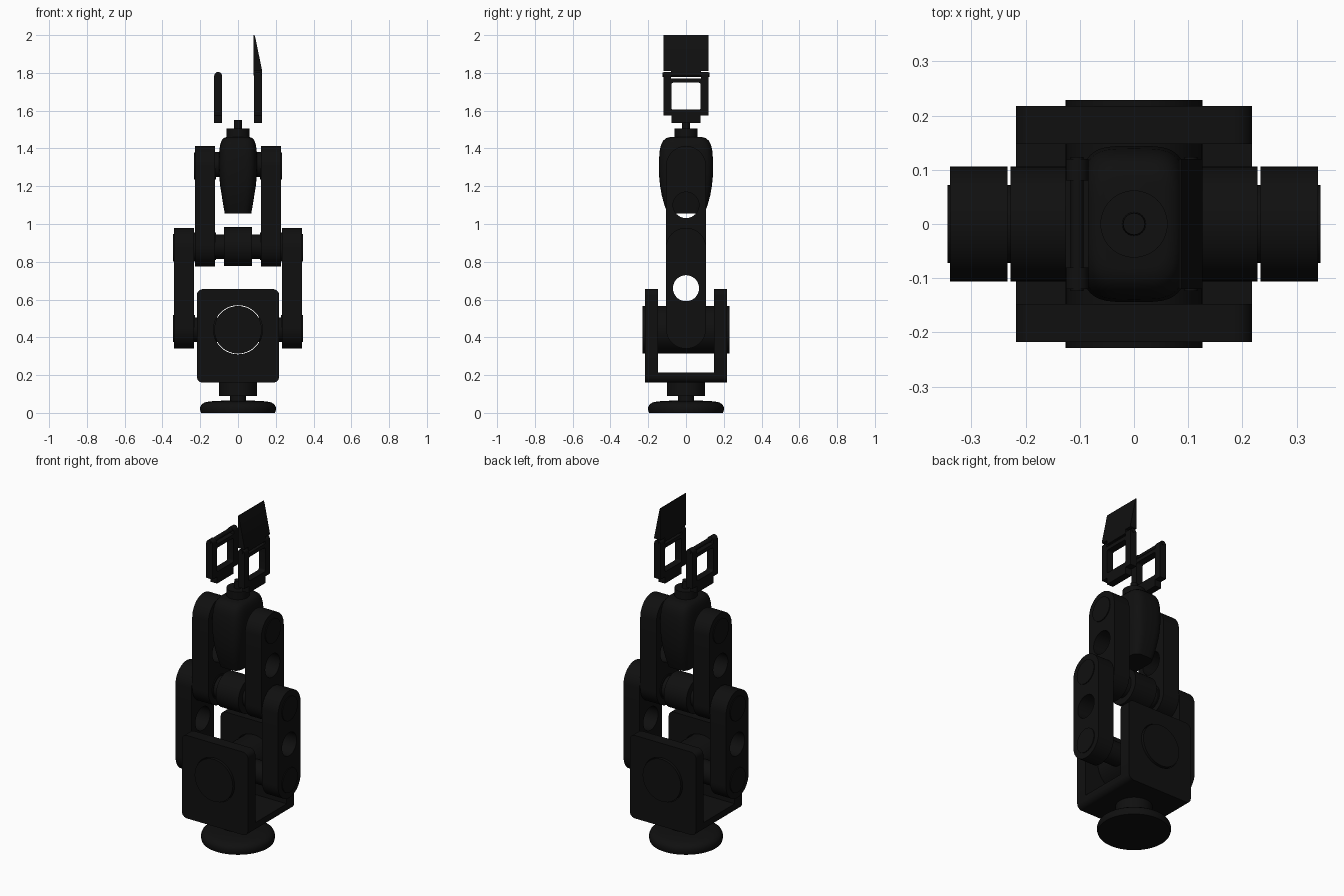
import bpy, bmesh, math
from mathutils import Matrix, Vector

if "Cube" in bpy.data.objects:
    bpy.data.objects.remove(bpy.data.objects["Cube"])

black = bpy.data.materials.new("matte_black")
black.diffuse_color = (0.005, 0.005, 0.005, 1)
black.use_nodes = True
black.node_tree.nodes["Principled BSDF"].inputs["Base Color"].default_value = black.diffuse_color

ALONG_X = Matrix(((0, 0, 1), (1, 0, 0), (0, 1, 0))).to_4x4()    # profile (y, z), depth x
ALONG_Y = Matrix(((1, 0, 0), (0, 0, -1), (0, 1, 0))).to_4x4()   # profile (x, z), depth y
ALONG_Z = Matrix.Identity(4)


def finish(name, mesh, angle=35):
    mesh.materials.clear()
    mesh.materials.append(black)
    ob = bpy.data.objects.new(name, mesh)
    bpy.context.collection.objects.link(ob)
    bpy.ops.object.select_all(action='DESELECT')
    bpy.context.view_layer.objects.active = ob
    ob.select_set(True)
    bpy.ops.object.shade_smooth_by_angle(angle=math.radians(angle))
    return ob


def from_bmesh(name, bm):
    bmesh.ops.recalc_face_normals(bm, faces=bm.faces)
    mesh = bpy.data.meshes.new(name)
    bm.to_mesh(mesh)
    bm.free()
    return finish(name, mesh)


def plate(name, loops, axis, lo, hi):
    """Extrude a flat outline (first loop) with holes (other loops) along an axis."""
    cu = bpy.data.curves.new(name, 'CURVE')
    cu.dimensions = '2D'
    cu.fill_mode = 'BOTH'
    cu.extrude = (hi - lo) / 2
    for loop in loops:
        sp = cu.splines.new('POLY')
        sp.points.add(len(loop) - 1)
        for p, (a, b) in zip(sp.points, loop):
            p.co = (a, b, 0, 1)
        sp.use_cyclic_u = True
    tmp = bpy.data.objects.new(name + "_outline", cu)
    bpy.context.collection.objects.link(tmp)
    dg = bpy.context.evaluated_depsgraph_get()
    mesh = bpy.data.meshes.new_from_object(tmp.evaluated_get(dg))
    bpy.data.objects.remove(tmp)
    shift = {'X': ((lo + hi) / 2, 0, 0), 'Y': (0, (lo + hi) / 2, 0)}[axis]
    rot = ALONG_X if axis == 'X' else ALONG_Y
    mesh.transform(Matrix.Translation(Vector(shift)) @ rot)
    bm = bmesh.new()
    bm.from_mesh(mesh)
    bmesh.ops.remove_doubles(bm, verts=bm.verts, dist=1e-5)
    bpy.data.meshes.remove(mesh)
    return from_bmesh(name, bm)


def arc(cx, cy, r, a0, a1, n):
    return [(cx + r * math.cos(math.radians(a0 + (a1 - a0) * i / n)),
             cy + r * math.sin(math.radians(a0 + (a1 - a0) * i / n))) for i in range(n + 1)]


def circle(cx, cy, r, n=40):
    return arc(cx, cy, r, 0, 360, n)[:-1]


def rounded_rect(x0, x1, y0, y1, r):
    return (arc(x1 - r, y1 - r, r, 0, 90, 6) + arc(x0 + r, y1 - r, r, 90, 180, 6)
            + arc(x0 + r, y0 + r, r, 180, 270, 6) + arc(x1 - r, y0 + r, r, 270, 360, 6))


def loft(name, rings):
    bm = bmesh.new()
    rows = [[bm.verts.new(p) for p in ring] for ring in rings]
    n = len(rows[0])
    for a, b in zip(rows, rows[1:]):
        for i in range(n):
            bm.faces.new((a[i], a[(i + 1) % n], b[(i + 1) % n], b[i]))
    bm.faces.new(rows[0][::-1])
    bm.faces.new(rows[-1])
    return from_bmesh(name, bm)


def lathe(name, profile, matrix=ALONG_Z, z=0, n=40):
    """Rings of (radius, height) turned about an axis, centred at height z."""
    off = Matrix.Translation((0, 0, z)) @ matrix
    return loft(name, [[off @ Vector((a, b, h)) for a, b in circle(0, 0, r, n)]
                       for r, h in profile])


def rod(name, r, lo, hi, matrix, z):
    return lathe(name, [(r, lo), (r, hi)], matrix, z)


def box(name, x0, x1, y0, y1, z0, z1):
    return loft(name, [[(x0, y0, z), (x1, y0, z), (x1, y1, z), (x0, y1, z)] for z in (z0, z1)])


# Foot and swivel neck
lathe("base", [(.196, 0), (.2, .012), (.2, .03), (.194, .044), (.178, .055), (.15, .061), (.06, .066)])
lathe("neck", [(.043, .06), (.043, .09)])
lathe("swivel", [(.1, .09), (.1, .162)])

# U-shaped bracket: two rounded cheeks joined by a floor
for label, y0 in (("front", -.218), ("back", .148)):
    plate("bracket_" + label, [rounded_rect(-.218, .218, .16, .655, .032), circle(0, .44, .13)],
          'Y', y0, y0 + .07)
plate("bracket_floor", [arc(-.186, .192, .032, 180, 270, 6) + arc(.186, .192, .032, 270, 360, 6)
                        + [(.218, .215), (-.218, .215)]], 'Y', -.148, .148)

# Shoulder drum and cross axles
rod("shoulder_drum", .126, -.229, .229, ALONG_Y, .44)
rod("shoulder_axle", .065, -.34, .34, ALONG_X, .44)
rod("elbow_axle", .065, -.34, .34, ALONG_X, .88)
rod("elbow_drum", .103, -.074, .074, ALONG_X, .88)
rod("wrist_axle", .066, -.225, .225, ALONG_X, 1.315)


# Pairs of arm links, each with a round hole and pivot caps
def link(name, x0, x1, z0, z1, zh):
    r = .106
    outline = arc(0, z1, r, 0, 180, 24) + arc(0, z0, r, 180, 360, 24)
    for side, lo, hi in (("left", -x1, -x0), ("right", x0, x1)):
        plate(f"{name}_{side}", [outline, circle(0, zh, .069)], 'X', lo, hi)
        for i, z in enumerate((z0, z1)):
            rod(f"{name}_cap_{side}_{i}", .072, lo - .005, hi + .005, ALONG_X, z)


link("lower_link", .233, .339, .446, .874, .66)
link("upper_link", .121, .228, .882, 1.307, 1.1)


# Wrist body: rounded-box sections that taper downwards
def section(z, hx, hy, n=48):
    pts = []
    for i in range(n):
        c, s = math.cos(2 * math.pi * i / n), math.sin(2 * math.pi * i / n)
        pts.append((hx * math.copysign(abs(c) ** .5, c), hy * math.copysign(abs(s) ** .5, s), z))
    return pts


loft("wrist_body", [section(*v) for v in (
    (1.055, .07, .098), (1.1, .078, .114), (1.15, .086, .128), (1.2, .094, .137),
    (1.26, .1, .143), (1.33, .102, .144), (1.39, .099, .139), (1.42, .094, .132),
    (1.442, .087, .12), (1.455, .076, .104), (1.46, .06, .085))])
lathe("wrist_collar", [(.062, 1.45), (.062, 1.506)])
lathe("tool_pin", [(.022, 1.5), (.02, 1.55)], n=24)

# Gripper fingers: open frame, bottom tab, hinge posts and hinge rod
for side, s in (("left", -1), ("right", 1)):
    lo, hi = sorted((s * .084, s * .126))
    plate(f"finger_frame_{side}", [[(-.12, 1.575), (.12, 1.575), (.12, 1.77), (-.12, 1.77)],
                                   rounded_rect(-.078, .078, 1.605, 1.748, .012)], 'X', lo, hi)
    box(f"finger_tab_{side}", lo, hi, -.078, .078, 1.535, 1.575)
    for end, e in (("front", -1), ("back", 1)):
        y0, y1 = sorted((e * .08, e * .12))
        post = [(lo, 1.77), (hi, 1.77)] + arc(s * .105, 1.784, .021, 0, 180, 12)
        plate(f"hinge_post_{side}_{end}", [post], 'Y', y0, y1)
    pin = rod(f"hinge_rod_{side}", .012, -.124, .124, ALONG_Y, 1.791)
    pin.location.x = s * .105

# Wedge-shaped fingertip on the right finger only
plate("fingertip", [[(.083, 1.785), (.126, 1.785), (.126, 1.82), (.091, 1.99), (.087, 2.0), (.083, 2.0)]],
      'Y', -.079, .079)
for end, y0, y1 in (("front", -.12, -.079), ("back", .079, .12)):
    plate("fingertip_edge_" + end, [[(.083, 1.81), (.126, 1.81), (.126, 1.82), (.091, 1.99),
                                     (.087, 2.0), (.083, 2.0)]], 'Y', y0, y1)
